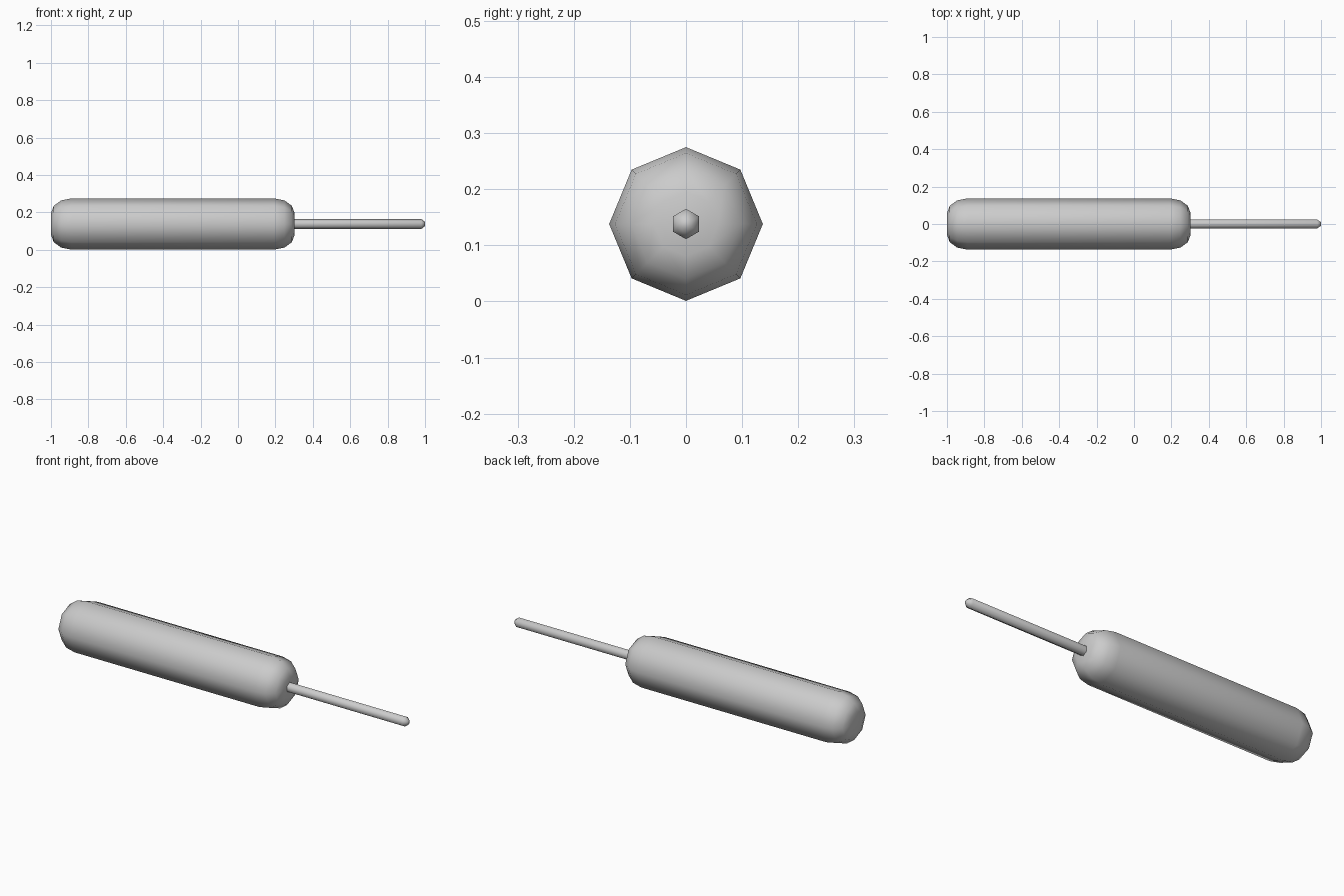
import bpy, bmesh
from math import sin, cos, pi, radians

if "Cube" in bpy.data.objects:
    bpy.data.objects.remove(bpy.data.objects["Cube"])

AXIS_Z = 0.138


def lathe_x(name, profile, sides, angle):
    """Spin (x, radius) points about the long axis, with capped ends."""
    bm = bmesh.new()
    rings = []
    for x, r in profile:
        rings.append([bm.verts.new((x, r * sin(2 * pi * i / sides),
                                    AXIS_Z + r * cos(2 * pi * i / sides)))
                      for i in range(sides)])
    for a, b in zip(rings, rings[1:]):
        for i in range(sides):
            j = (i + 1) % sides
            bm.faces.new((a[i], a[j], b[j], b[i]))
    bm.faces.new(rings[0])
    bm.faces.new(rings[-1])
    bmesh.ops.recalc_face_normals(bm, faces=bm.faces)
    mesh = bpy.data.meshes.new(name)
    bm.to_mesh(mesh)
    bm.free()
    obj = bpy.data.objects.new(name, mesh)
    bpy.context.collection.objects.link(obj)
    bpy.ops.object.select_all(action='DESELECT')
    obj.select_set(True)
    bpy.context.view_layer.objects.active = obj
    bpy.ops.object.shade_smooth_by_angle(angle=radians(angle))
    return obj


# Eight-sided handle with rounded ends
X0, X1, R = -1.0, 0.303, 0.137
STEPS, ROUND_X, ROUND_R = 3, 0.11, 0.08
curve = [(ROUND_X * (1 - cos(pi / 2 * k / STEPS)),
          R - ROUND_R + ROUND_R * sin(pi / 2 * k / STEPS)) for k in range(STEPS + 1)]
handle_profile = [(X0 + d, r) for d, r in curve] + [(X1 - d, r) for d, r in reversed(curve)]
lathe_x("handle", handle_profile, 8, 60)

# Six-sided shaft with a chamfered tip
lathe_x("shaft", [(0.27, 0.027), (0.98, 0.027), (1.0, 0.011)], 6, 65)
